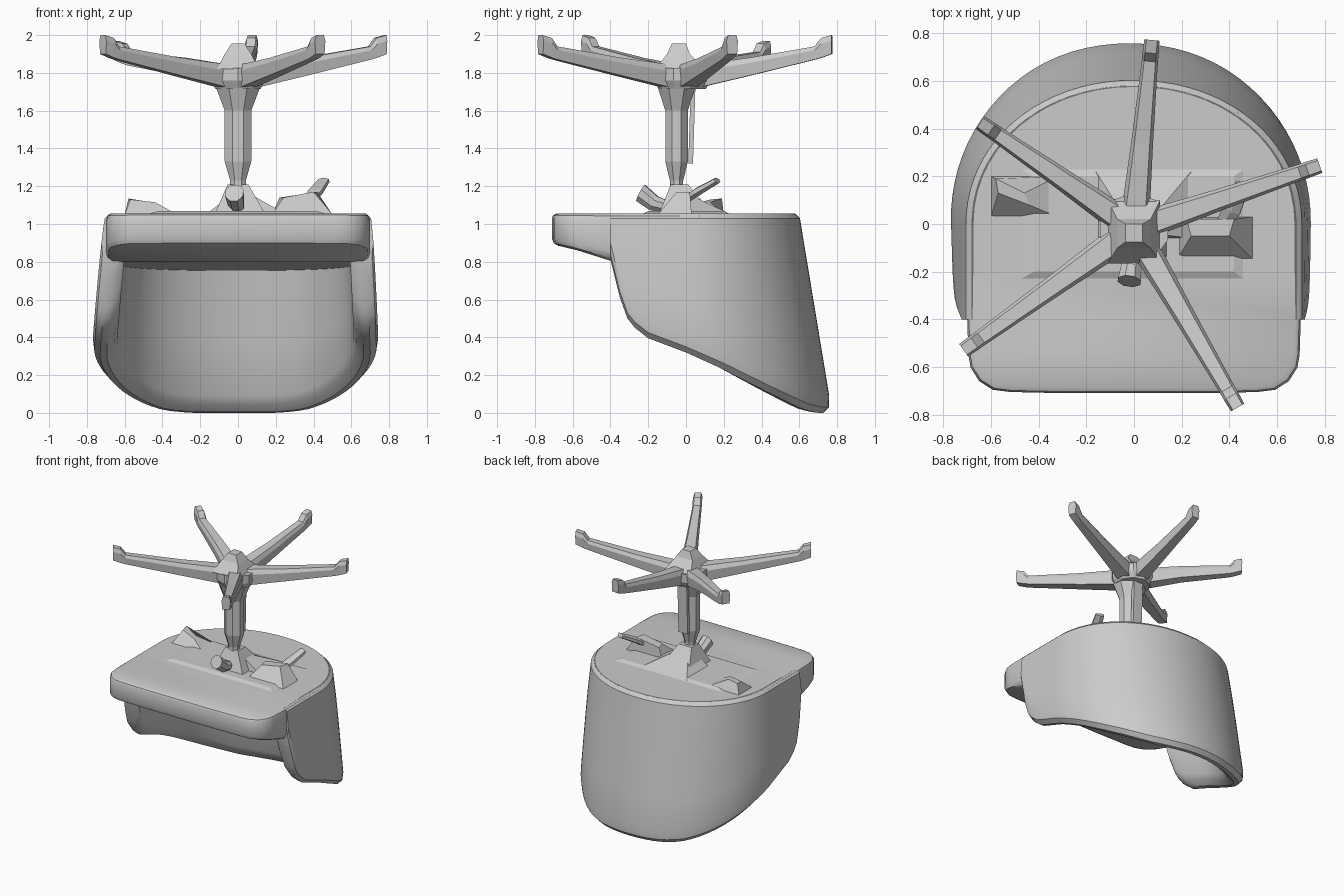
import bpy, bmesh, math
from mathutils import Vector

if "Cube" in bpy.data.objects:
    bpy.data.objects.remove(bpy.data.objects["Cube"])


def make(name, verts, faces, smooth=False):
    me = bpy.data.meshes.new(name)
    me.from_pydata([tuple(v) for v in verts], [], faces)
    bm = bmesh.new()
    bm.from_mesh(me)
    bmesh.ops.remove_doubles(bm, verts=bm.verts, dist=0.0005)
    bmesh.ops.recalc_face_normals(bm, faces=bm.faces)
    bm.to_mesh(me)
    bm.free()
    ob = bpy.data.objects.new(name, me)
    bpy.context.collection.objects.link(ob)
    if smooth:
        bpy.ops.object.select_all(action='DESELECT')
        ob.select_set(True)
        bpy.context.view_layer.objects.active = ob
        bpy.ops.object.shade_smooth_by_angle(angle=math.radians(35))
    return ob


def loft(name, rings, smooth=False):
    """Bridge equal-length closed rings of points and cap both ends."""
    n = len(rings[0])
    verts = [p for r in rings for p in r]
    faces = []
    for k in range(len(rings) - 1):
        for i in range(n):
            j = (i + 1) % n
            faces.append((k*n + i, k*n + j, (k+1)*n + j, (k+1)*n + i))
    faces += [tuple(range(n)), tuple(range((len(rings)-1)*n, len(rings)*n))]
    return make(name, verts, faces, smooth)


def rect(x0, x1, y0, y1, z):
    return [(x0, y0, z), (x1, y0, z), (x1, y1, z), (x0, y1, z)]


def interp(table, v):
    if v <= table[0][0]:
        return table[0][1]
    for (a, b), (c, d) in zip(table, table[1:]):
        if v <= c:
            return b + (d - b) * (v - a) / (c - a)
    return table[-1][1]


def arc(t, a, b, e=2.05):
    """Slightly squarish half ellipse around the back, t = 0..pi."""
    c, s = math.cos(t), max(math.sin(t), 0.0)
    return (math.copysign(abs(c)**(2/e), c) * a, s**(2/e) * b)


# Seat slab: rounded front corners and a semicircular back, mirrored in x
half = [(0.0, -0.71), (0.3, -0.71), (0.52, -0.705)]
half += [(0.54 + 0.155*math.cos(t), -0.55 + 0.155*math.sin(t))
         for t in [math.radians(d) for d in (-70, -45, -20, 0)]]
half += [(0.70, -0.4), (0.70, -0.2)]
half += [arc(math.pi/2*i/14, 0.70, 0.60) for i in range(15)]
N = len(half)
under = [(-0.71, 0.885), (-0.6, 0.86), (-0.4, 0.80), (0.0, 0.78), (0.6, 0.75)]
layers = [(0.965, 0), (0.99, 0.05), (1.0, 0.15), (1.0, 0.78), (0.985, 0.92), (0.95, 1)]
rows = []
for sc, f in layers:
    rows.append([(x*sc, -0.05 + (y+0.05)*sc, 1.055 + (interp(under, y) - 1.055)*f)
                 for x, y in half])
verts = [p for r in rows for p in r] + [(-x, y, z) for r in rows for x, y, z in r]
M = len(rows) * N
faces = []
for k in range(len(rows)-1):
    for i in range(N-1):
        q = (k*N+i, k*N+i+1, (k+1)*N+i+1, (k+1)*N+i)
        faces += [q, tuple(v + M for v in reversed(q))]
for k in (0, len(rows)-1):
    for i in range(N-1):
        faces.append((k*N+i, k*N+i+1, M+k*N+i+1, M+k*N+i))
make("seat", verts, faces, smooth=True)

# Wrap-around back and arms: one rounded section swept along a U path
edge = [(-0.40, 0.81), (-0.38, 0.73), (-0.35, 0.61), (-0.31, 0.50), (-0.27, 0.45),
        (-0.2, 0.395), (0.0, 0.32), (0.2, 0.235), (0.45, 0.115), (0.6, 0.045),
        (0.67, 0.015), (0.74, 0.0)]
side_y = [-0.40, -0.38, -0.35, -0.33, -0.31, -0.27, -0.2, -0.1]
path = [(0.70, y) for y in side_y]
path += [arc(math.pi*i/40, 0.70, 0.60) for i in range(41)]
path += [(-0.70, y) for y in reversed(side_y)]
cols = []
for i, (x, y) in enumerate(path):
    a, b = path[max(i-1, 0)], path[min(i+1, len(path)-1)]
    nrm = Vector((b[1]-a[1], a[0]-b[0])).normalized()
    fx = x / 0.70
    fy = max(y, 0) / 0.60

    def wall(z, off):
        d = max(1.05 - z, 0.0)
        return Vector((x + fx*0.075*d**0.7 - 0.02*d - nrm.x*off,
                       y + fy*0.165*d - nrm.y*off, z))
    zb = 0.4
    for _ in range(12):
        zb = 0.5*zb + 0.5*interp(edge, wall(zb, 0).y)
    h = 1.03 - zb
    col = [wall(1.053, 0.02), wall(1.03, 0.0)]
    col += [wall(1.03 - (h - 0.09)*t, 0) for t in (0.25, 0.5, 0.75, 1)]
    col += [wall(zb + 0.03, 0.012), wall(zb, 0.045), wall(zb + 0.005, 0.08),
            wall(zb + 0.045, 0.115)]
    col += [wall(zb + 0.09 + (h - 0.09)*t, 0.13) for t in (0, 0.3, 0.6, 1)]
    cols.append(col)
loft("wraparound_back", cols, smooth=True)

# Mechanism plate and faceted mounts on the seat underside
loft("mechanism_plate", [rect(-0.53, 0.5, -0.26, 0.26, 1.04),
                         rect(-0.42, 0.42, -0.2, 0.2, 1.068)])
loft("mechanism_mount", [rect(-0.12, 0.14, -0.14, 0.14, 1.06),
                         rect(-0.055, 0.055, -0.08, 0.01, 1.21)])
loft("mount_wing", [rect(-0.16, 0.24, -0.06, 0.22, 1.06),
                    rect(-0.04, 0.08, -0.04, 0.03, 1.15)])
loft("right_bracket", [rect(0.18, 0.50, -0.15, 0.03, 1.05),
                       [(0.24, -0.05, 1.14), (0.40, -0.05, 1.17),
                        (0.42, 0.02, 1.17), (0.22, 0.02, 1.14)]])
loft("left_bracket", [rect(-0.60, -0.32, 0.03, 0.20, 1.05),
                      [(-0.57, 0.13, 1.13), (-0.44, 0.08, 1.115),
                       (-0.46, 0.13, 1.115), (-0.58, 0.19, 1.135)]])


def rod(name, pts, radii, sides, flat=1.0):
    """Faceted rod along a few points."""
    d = (Vector(pts[-1]) - Vector(pts[0])).normalized()
    u = d.cross(Vector((0, 0, 1))).normalized()
    v = u.cross(d)
    rings = []
    for p, r in zip(pts, radii):
        rings.append([Vector(p) + u*r*math.cos(a) + v*r*flat*math.sin(a)
                      for a in [2*math.pi*(k+0.5)/sides for k in range(sides)]])
    return loft(name, rings)


rod("height_lever", [(0.37, -0.01, 1.12), (0.41, 0.06, 1.17), (0.455, 0.165, 1.23)],
    [0.035, 0.045, 0.035], 6, 0.5)
rod("tension_knob", [(0.0, -0.10, 1.09), (-0.01, -0.17, 1.11), (-0.02, -0.24, 1.165)],
    [0.035, 0.045, 0.052], 8)

# Central column, octagonal
column = [(1.19, 0.045), (1.23, 0.045), (1.33, 0.076), (1.60, 0.076), (1.72, 0.125)]
loft("column", [[(r*math.cos(a), -0.05 + 0.85*r*math.sin(a), z)
                 for a in [math.pi/4*(k+0.5) for k in range(8)]] for z, r in column])
loft("column_strip", [rect(-0.04, 0.04, 0.012, 0.037, 1.32),
                      rect(-0.04, 0.04, 0.025, 0.05, 1.73)])

# Hub with pyramid cap
hub_c = Vector((0, -0.02, 0))
loft("hub", [[hub_c + Vector((r*math.cos(a), r*math.sin(a), z))
              for a in [math.radians(18 + 36*k) for k in range(10)]]
             for z, r in ((1.715, 0.125), (1.76, 0.15), (1.825, 0.15))])
loft("hub_cap", [rect(-0.11, 0.11, -0.165, 0.10, 1.82),
                 rect(-0.07, 0.07, -0.10, 0.02, 1.90),
                 rect(-0.035, 0.035, -0.075, 0.0, 1.955)])

# Five star legs with upturned castor stubs
tips = [(0.78, 0.245, 2.0), (0.075, 0.772, 2.0), (-0.645, 0.425, 1.97),
        (-0.715, -0.53, 2.0), (0.435, -0.77, 2.0)]
for n, (tx, ty, tz) in enumerate(tips):
    d = Vector((tx, ty, 0)) - hub_c
    L = d.length
    d.normalize()
    s = Vector((-d.y, d.x, 0))
    dz = tz - 2.0
    # distance, half width, bottom z, top z
    stations = [(0.06, 0.06, 1.715, 1.84), (L*0.45, 0.046, 1.785, 1.88),
                (L - 0.09, 0.034, 1.87 + dz, 1.94 + dz),
                (L - 0.055, 0.034, 1.88 + dz, 1.985 + dz),
                (L, 0.032, 1.90 + dz, 2.0 + dz)]
    rings = []
    for r, w, z0, z1 in stations:
        p = hub_c + d*r
        zm = z1 - (z1 - z0)*0.3
        rings.append([p + s*w*f + Vector((0, 0, z)) for f, z in
                      ((-0.85, z0), (0.85, z0), (1, zm), (0.7, z1), (-0.7, z1), (-1, zm))])
    loft("base_leg_%d" % (n + 1), rings)
